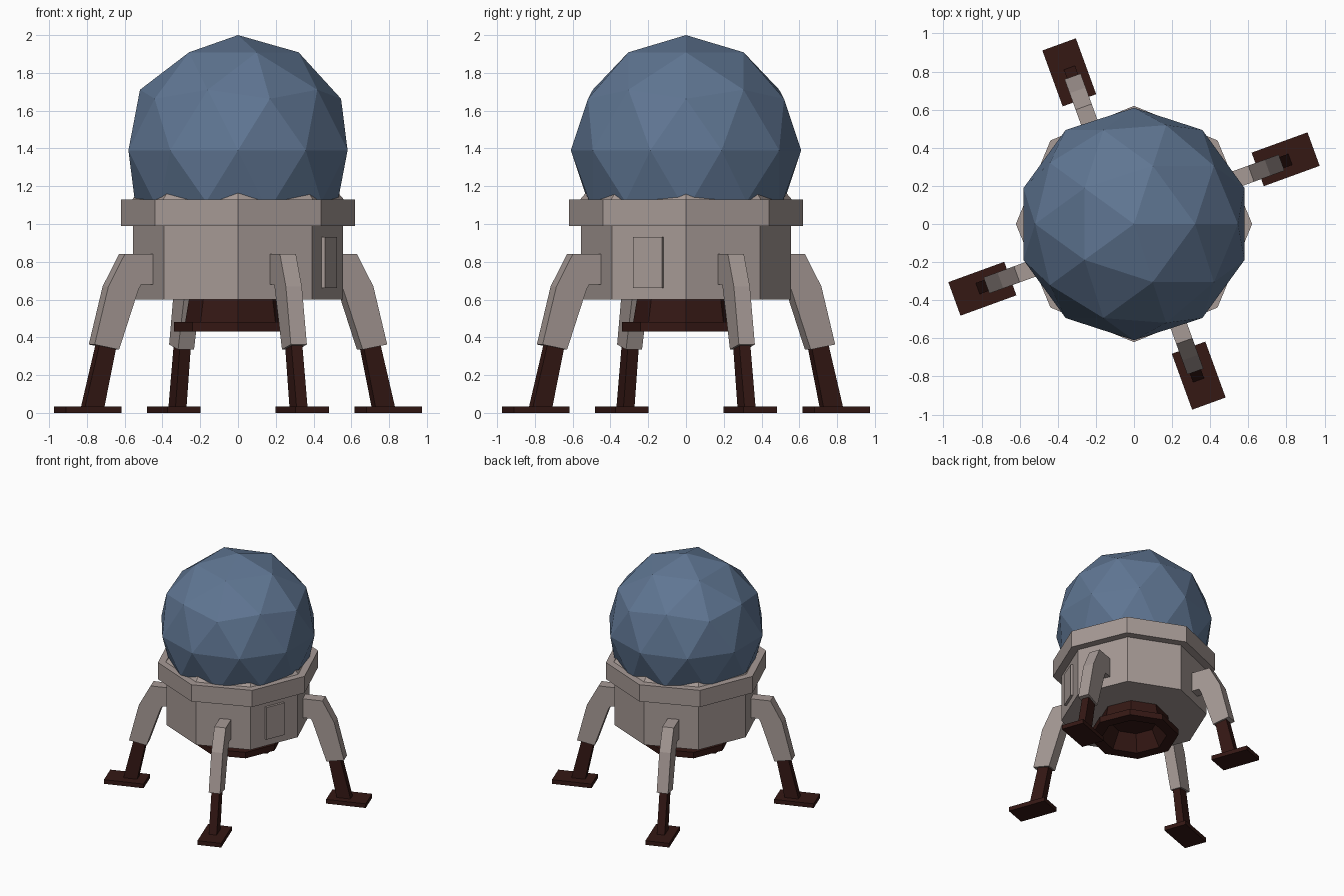
import bpy, bmesh
from math import radians, cos, sin, tau
from mathutils import Matrix, Vector

if "Cube" in bpy.data.objects:
    bpy.data.objects.remove(bpy.data.objects["Cube"])


def material(name, rgb):
    m = bpy.data.materials.new(name)
    m.diffuse_color = (*rgb, 1)
    m.use_nodes = True
    m.node_tree.nodes["Principled BSDF"].inputs["Base Color"].default_value = m.diffuse_color
    return m


HULL = material("hull_beige", (0.38, 0.32, 0.30))
DARK = material("dark_red", (0.035, 0.009, 0.007))
BLUE = material("dome_blue", (0.115, 0.18, 0.29))


def finish(bm, name, mat):
    bmesh.ops.recalc_face_normals(bm, faces=bm.faces)
    me = bpy.data.meshes.new(name)
    bm.to_mesh(me)
    bm.free()
    me.materials.append(mat)
    ob = bpy.data.objects.new(name, me)
    bpy.context.collection.objects.link(ob)
    return ob


def lathe(name, profile, mat, sides=8):
    """Faceted revolve of (radius, z) points, capped at both ends."""
    bm = bmesh.new()
    rings = [[bm.verts.new((r * cos(tau * i / sides), r * sin(tau * i / sides), z))
              for i in range(sides)] for r, z in profile]
    for a, b in zip(rings, rings[1:]):
        for i in range(sides):
            j = (i + 1) % sides
            bm.faces.new((a[i], a[j], b[j], b[i]))
    bm.faces.new(rings[0])
    bm.faces.new(rings[-1])
    return finish(bm, name, mat)


def loft(name, sections, width, offset, mat, angle):
    """Leg piece: quad strips through (inner, outer) point pairs in the leg plane."""
    bm = bmesh.new()
    loops = []
    for (ia, iz), (oa, oz) in sections:
        loops.append([bm.verts.new(p) for p in (
            (ia, offset - width / 2, iz), (ia, offset + width / 2, iz),
            (oa, offset + width / 2, oz), (oa, offset - width / 2, oz))])
    for a, b in zip(loops, loops[1:]):
        for i in range(4):
            j = (i + 1) % 4
            bm.faces.new((a[i], a[j], b[j], b[i]))
    bm.faces.new(loops[0])
    bm.faces.new(loops[-1])
    bm.transform(Matrix.Rotation(angle, 4, 'Z'))
    return finish(bm, name, mat)


def box(name, center, size, angle, mat):
    bm = bmesh.new()
    bmesh.ops.create_cube(bm, size=1)
    bm.transform(Matrix.Rotation(angle, 4, 'Z') @ Matrix.Translation(Vector(center))
                 @ Matrix.Diagonal((*size, 1)))
    return finish(bm, name, mat)


# Glass dome, trimmed where it sits inside the hull
bm = bmesh.new()
bmesh.ops.create_icosphere(bm, subdivisions=2, radius=0.61,
                           matrix=Matrix.Translation((0, 0, 1.39)))
bmesh.ops.bisect_plane(bm, geom=bm.verts[:] + bm.edges[:] + bm.faces[:],
                       plane_co=(0, 0, 1.05), plane_no=(0, 0, -1), clear_outer=True)
finish(bm, "dome", BLUE)

# Octagonal hull with collar and sloped dome seat
lathe("hull", [(0.555, 0.60), (0.555, 0.99), (0.62, 0.99), (0.62, 1.13),
               (0.56, 1.13), (0.50, 1.20)], HULL)

# Hollow thruster with a wide lip
lathe("thruster", [(0.26, 0.60), (0.28, 0.48), (0.34, 0.48), (0.34, 0.43),
                   (0.25, 0.43), (0.18, 0.56)], DARK)

# Hatch on the right-hand front facet
box("hatch", (0.515, 0, 0.795), (0.034, 0.165, 0.27), radians(-22.5), HULL)

# Four legs, each with thigh, strut and foot pad
for k, side in enumerate(("right", "back", "left", "front")):
    ang = radians(20 + 90 * k)
    loft(side + "_upper_leg", [((0.49, 0.68), (0.49, 0.84)),
                               ((0.575, 0.68), (0.668, 0.84)),
                               ((0.59, 0.655), (0.76, 0.67)),
                               ((0.70, 0.335), (0.838, 0.362))], 0.09, 0.038, HULL, ang)
    loft(side + "_lower_leg", [((0.70, 0.40), (0.796, 0.40)),
                               ((0.78, 0.02), (0.89, 0.02))], 0.062, 0.038, DARK, ang)
    box(side + "_foot", (0.864, 0.047, 0.0175), (0.312, 0.187, 0.035), ang, DARK)
